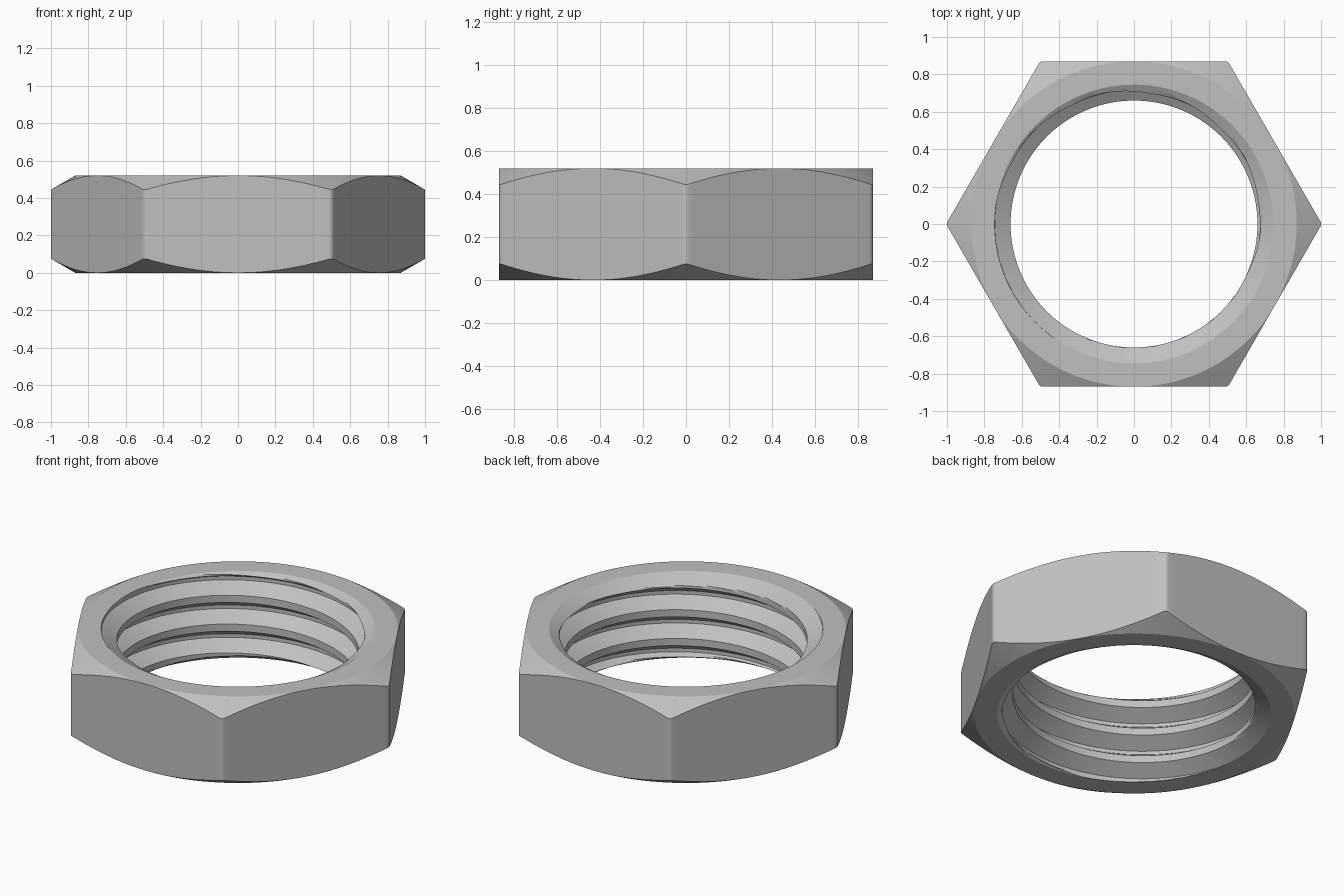
import bpy
import bmesh
from math import cos, sin, tan, pi, radians, sqrt, atan2

cube = bpy.data.objects.get("Cube")
if cube:
    bpy.data.objects.remove(cube, do_unlink=True)

HEIGHT = 0.52
FLAT = 0.87              # centre to flat side
FILLET = 0.03            # rounding of the six corners
SLOPE = tan(radians(30))
MINOR, MAJOR, RIM = 0.66, 0.744, 0.745
PITCH = 0.173
SUB = 6                  # steps per thread segment

# One pitch of thread, going up: (share of the pitch, start radius, end radius)
THREAD = [(0.125, MAJOR, MAJOR), (0.3125, MAJOR, MINOR),
          (0.25, MINOR, MINOR), (0.3125, MINOR, MAJOR)]

CORNER_C = (FLAT - FILLET) / cos(pi / 6)
TANGENT = atan2(FILLET * sin(pi / 6), CORNER_C + FILLET * cos(pi / 6))


def hex_radius(angle):
    """Radius of the rounded hexagon in a direction."""
    off = (angle + pi / 6) % (pi / 3) - pi / 6
    if abs(off) < TANGENT:
        return CORNER_C * cos(off) + sqrt(FILLET ** 2 - (CORNER_C * sin(off)) ** 2)
    return FLAT / cos(pi / 6 - abs(off))


def thread_column(angle):
    """Radius and height pairs of the threaded bore, from bottom to top."""
    z = 0.467 + PITCH * ((angle - radians(125)) / (2 * pi) - 5)
    points = []
    for turn in range(7):
        for share, r0, r1 in THREAD:
            for i in range(SUB):
                t = i / SUB
                h = min(max(z + share * PITCH * t, 0), HEIGHT)
                sink = RIM - min(h, HEIGHT - h) / SLOPE
                r = max(r0 + (r1 - r0) * t, sink)
                points.append((RIM if h in (0, HEIGHT) else r, h))
            z += share * PITCH
    return points


def column(angle):
    """Closed section of the nut in one direction."""
    r = hex_radius(angle)
    drop = max(r - FLAT, 0) * SLOPE
    outer = [(FLAT, HEIGHT), (r, HEIGHT - drop), (r, drop), (FLAT, 0)]
    return thread_column(angle) + outer


# Directions: even steps, with extra ones around each rounded corner
sector = [0, TANGENT / 2, TANGENT]
sector += [radians(2.5 * i) for i in range(1, 24)]
sector += [pi / 3 - TANGENT, pi / 3 - TANGENT / 2]
angles = [k * pi / 3 + a for k in range(6) for a in sector] + [2 * pi]

# Sweep the section round the axis
bm = bmesh.new()
columns = [[bm.verts.new((r * cos(a), r * sin(a), z)) for r, z in column(a)]
           for a in angles]
for left, right in zip(columns, columns[1:]):
    n = len(left)
    for i in range(n):
        j = (i + 1) % n
        bm.faces.new((left[i], right[i], right[j], left[j]))
bmesh.ops.remove_doubles(bm, verts=bm.verts, dist=0.00002)
bmesh.ops.dissolve_degenerate(bm, edges=bm.edges, dist=0.00002)
bmesh.ops.recalc_face_normals(bm, faces=bm.faces)

mesh = bpy.data.meshes.new("hex_nut")
bm.to_mesh(mesh)
bm.free()
nut = bpy.data.objects.new("hex_nut", mesh)
bpy.context.collection.objects.link(nut)

# Plain grey metal
metal = bpy.data.materials.new("light_grey_metal")
metal.use_nodes = True
colour = (0.53, 0.53, 0.53, 1)
metal.diffuse_color = colour
metal.node_tree.nodes["Principled BSDF"].inputs["Base Color"].default_value = colour
mesh.materials.append(metal)

# Smooth bore and corners, crisp edges elsewhere
bpy.ops.object.select_all(action='DESELECT')
nut.select_set(True)
bpy.context.view_layer.objects.active = nut
bpy.ops.object.shade_smooth_by_angle(angle=radians(20))
